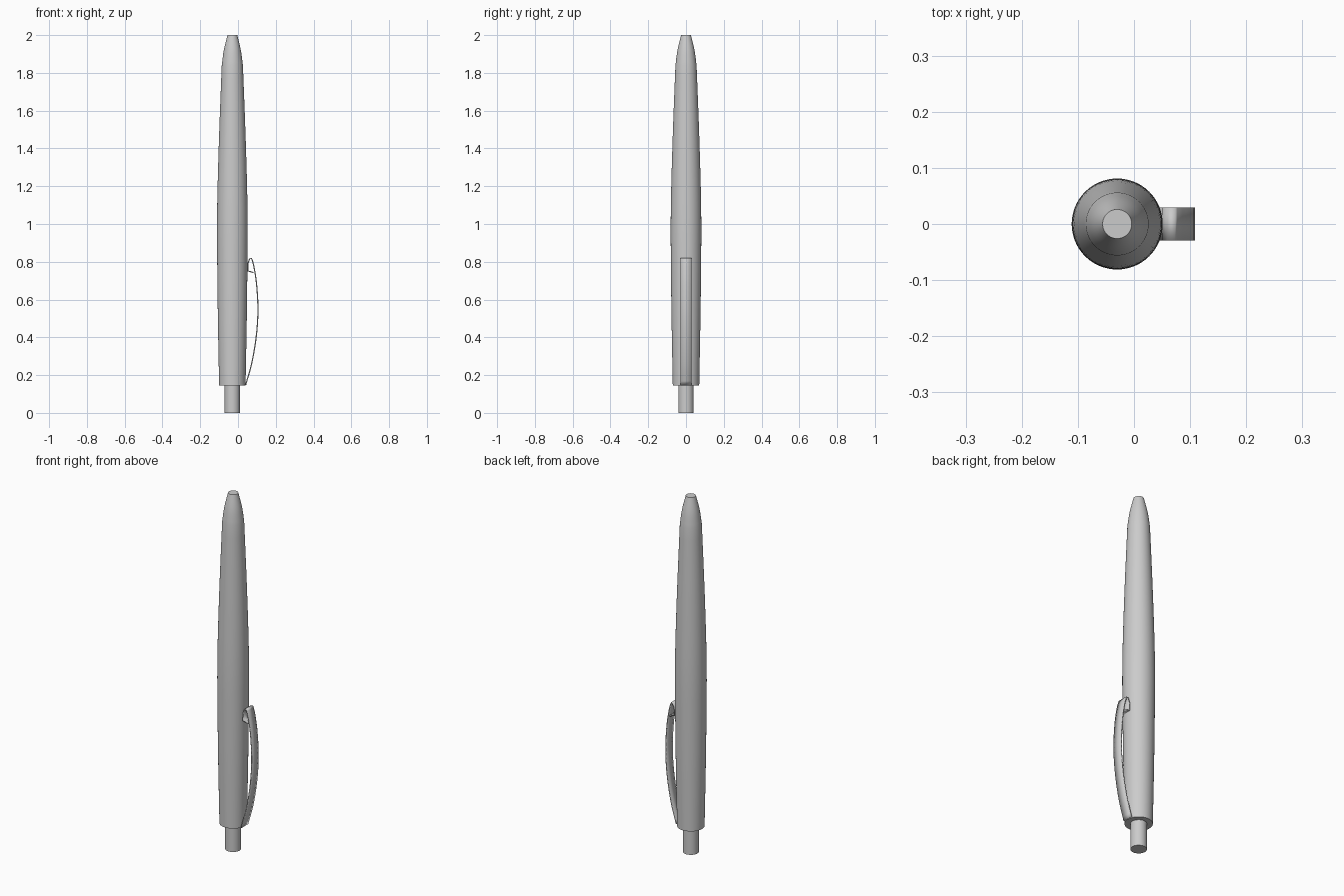
import bpy, bmesh, math
from mathutils import Vector

cube = bpy.data.objects.get("Cube")
if cube:
    bpy.data.objects.remove(cube, do_unlink=True)

AXIS_X = -0.03
SIDES = 64

grey = bpy.data.materials.new("plain grey")
grey.use_nodes = True
grey.diffuse_color = (0.6, 0.6, 0.6, 1)
grey.node_tree.nodes["Principled BSDF"].inputs["Base Color"].default_value = (0.6, 0.6, 0.6, 1)


def finish(name, bm, angle=30):
    bmesh.ops.recalc_face_normals(bm, faces=bm.faces[:])
    mesh = bpy.data.meshes.new(name)
    bm.to_mesh(mesh)
    bm.free()
    mesh.materials.append(grey)
    obj = bpy.data.objects.new(name, mesh)
    bpy.context.collection.objects.link(obj)
    bpy.ops.object.select_all(action="DESELECT")
    obj.select_set(True)
    bpy.context.view_layer.objects.active = obj
    bpy.ops.object.shade_smooth_by_angle(angle=math.radians(angle))
    return obj


def smooth_path(points, steps):
    """Catmull-Rom curve through the points."""
    p = [Vector(q) for q in points]
    p = [2 * p[0] - p[1]] + p + [2 * p[-1] - p[-2]]
    out = []
    for a, b, c, d in zip(p, p[1:], p[2:], p[3:]):
        for i in range(steps):
            t = i / steps
            out.append(b + (c - a) * t / 2 + (2 * a - 5 * b + 4 * c - d) * t**2 / 2
                       + (3 * b - a - 3 * c + d) * t**3 / 2)
    return out + [p[-2]]


def lathe(name, profile, angle=30):
    """Closed turned solid from (radius, height) pairs."""
    bm = bmesh.new()
    rings = [[bm.verts.new((AXIS_X + r * math.cos(math.tau * k / SIDES),
                            r * math.sin(math.tau * k / SIDES), z))
              for k in range(SIDES)] for r, z in profile]
    for low, high in zip(rings, rings[1:]):
        for k in range(SIDES):
            n = (k + 1) % SIDES
            bm.faces.new((low[k], low[n], high[n], high[k]))
    bm.faces.new(rings[0])
    bm.faces.new(rings[-1])
    return finish(name, bm, angle)


# Barrel with a gentle belly, and a tapered nose
barrel = smooth_path([(0.070, 0.145), (0.0765, 0.5), (0.080, 0.8), (0.081, 1.0),
                      (0.078, 1.2), (0.069, 1.5), (0.056, 1.84)], 5)
nose = smooth_path([(0.056, 1.84), (0.045, 1.92), (0.026, 2.0)], 4)
lathe("barrel", barrel + nose[1:])

# Push button
lathe("push_button", [(0.041, 0), (0.041, 0.16)])

# Bowed clip strip with a folded hook resting on the barrel
bow = smooth_path([(0.040, 0.147), (0.072, 0.26), (0.096, 0.4), (0.1055, 0.54),
                   (0.0985, 0.68), (0.084, 0.775), (0.072, 0.818)], 5)
hook = [Vector(q) for q in [(0.061, 0.815), (0.053, 0.79), (0.052, 0.752), (0.082, 0.743)]]
path = bow + hook
bm = bmesh.new()
pairs = [[bm.verts.new((q.x, y, q.y)) for y in (-0.029, 0.029)] for q in path]
for a, b in zip(pairs, pairs[1:]):
    bm.faces.new((a[0], a[1], b[1], b[0]))
clip = finish("clip", bm)
solid = clip.modifiers.new("thickness", "SOLIDIFY")
solid.thickness = 0.006
solid.offset = 0
